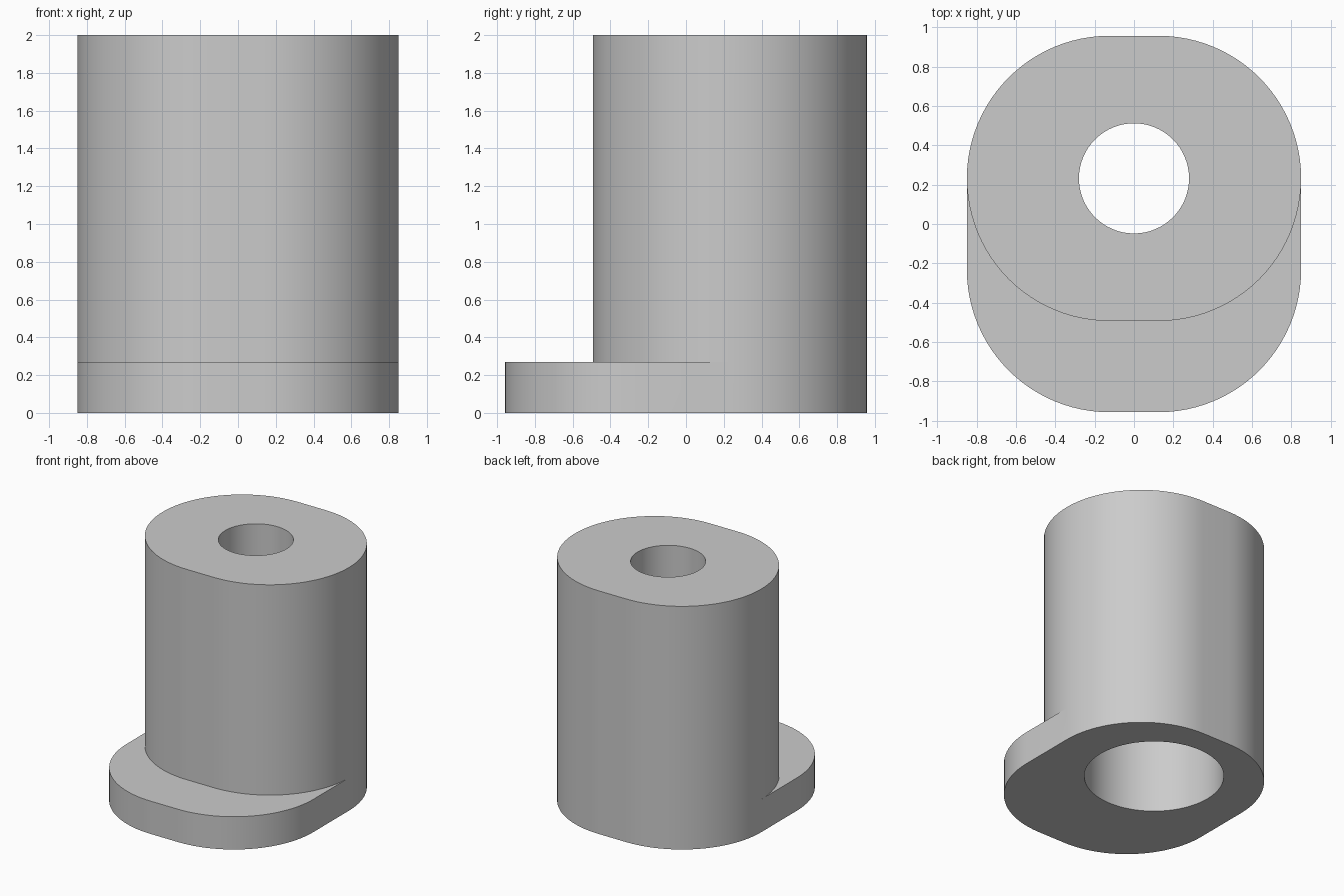
import bpy
import bmesh
from math import cos, sin, pi, radians

HEIGHT, FLANGE_Z, LIP_Z = 2.0, 0.27, 1.6
HALF_FLAT, RADIUS = 0.125, 0.725
BODY_Y, FLANGE_Y = 0.232, -0.232
BORE_R, SOCKET_R = 0.28, 0.52
STEPS, HOLE_STEPS = 24, 64

cube = bpy.data.objects.get("Cube")
if cube:
    bpy.data.objects.remove(cube, do_unlink=True)


def half_outline(y, start):
    """Two quarter rounds joined by a flat, sweeping half a turn."""
    pts = []
    for q in range(2):
        side = 1 if (q == 0) == (start == 0) else -1
        for i in range(STEPS + 1):
            a = start + (q + i / STEPS) * pi / 2
            pts.append((side * HALF_FLAT + RADIUS * cos(a), y + RADIUS * sin(a)))
    return pts


bm = bmesh.new()


def ring(points, z):
    return [bm.verts.new((x, y, z)) for x, y in points]


def circle(radius, z):
    angles = [2 * pi * i / HOLE_STEPS for i in range(HOLE_STEPS)]
    return ring([(radius * cos(a), BODY_Y + radius * sin(a)) for a in angles], z)


def wall(low, high):
    for i in range(len(low)):
        j = (i + 1) % len(low)
        bm.faces.new((low[i], low[j], high[j], high[i]))


def cap(outer, inner):
    edges = []
    for loop in (outer, inner):
        for a, b in zip(loop, loop[1:] + loop[:1]):
            edges.append(bm.edges.get((a, b)) or bm.edges.new((a, b)))
    bmesh.ops.triangle_fill(bm, use_beauty=True, edges=edges)


back = half_outline(BODY_Y, 0)
body_front = half_outline(BODY_Y, pi)[1:-1]
flange_front = half_outline(FLANGE_Y, pi)

# Flange wall, and the body wall sharing its rear half
flange_low = ring(back + flange_front, 0)
flange_high = ring(back + flange_front, FLANGE_Z)
body_low = flange_high[:len(back)] + ring(body_front, FLANGE_Z)
body_high = ring(back + body_front, HEIGHT)
wall(flange_low, flange_high)
wall(body_low, body_high)

# Crescent ledge on top of the flange
ledge = flange_high[len(back) - 1:] + [flange_high[0]] + body_low[len(back):][::-1]
bm.faces.new(ledge)

# Stepped hole: narrow bore above, wide socket below
socket_low, socket_high = circle(SOCKET_R, 0), circle(SOCKET_R, LIP_Z)
bore_low, bore_high = circle(BORE_R, LIP_Z), circle(BORE_R, HEIGHT)
wall(socket_low, socket_high)
wall(bore_low, bore_high)
wall(socket_high, bore_low)

# Flat top and underside
cap(body_high, bore_high)
cap(flange_low, socket_low)

bmesh.ops.triangulate(bm, faces=[f for f in bm.faces if len(f.verts) > 4])
bmesh.ops.recalc_face_normals(bm, faces=bm.faces[:])
mesh = bpy.data.meshes.new("flanged_bushing")
bm.to_mesh(mesh)
bm.free()
bushing = bpy.data.objects.new("flanged_bushing", mesh)
bpy.context.collection.objects.link(bushing)

# Single grey material
grey = bpy.data.materials.new("plain_grey")
grey.use_nodes = True
colour = (0.6, 0.6, 0.6, 1)
grey.diffuse_color = colour
grey.node_tree.nodes["Principled BSDF"].inputs["Base Color"].default_value = colour
mesh.materials.append(grey)

for obj in bpy.context.selected_objects:
    obj.select_set(False)
bushing.select_set(True)
bpy.context.view_layer.objects.active = bushing
bpy.ops.object.shade_smooth_by_angle(angle=radians(30))
